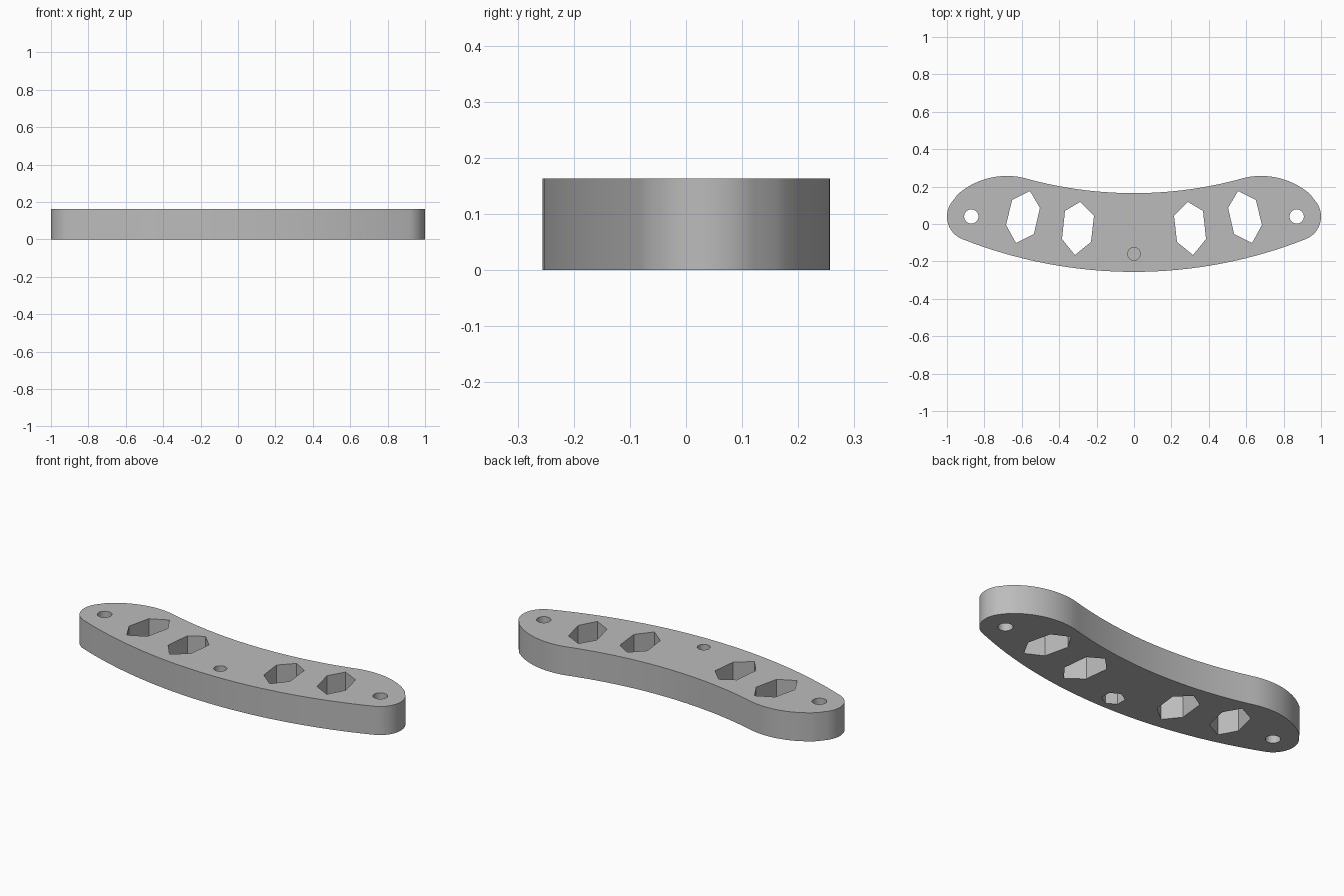
import bpy, bmesh
from math import cos, sin, radians

if "Cube" in bpy.data.objects:
    bpy.data.objects.remove(bpy.data.objects["Cube"], do_unlink=True)

HEIGHT = 0.163

grey = bpy.data.materials.new("plain grey")
grey.use_nodes = True
colour = (0.5, 0.5, 0.5, 1)
grey.diffuse_color = colour
grey.node_tree.nodes["Principled BSDF"].inputs["Base Color"].default_value = colour


def arc(cx, cy, r, start, end, steps):
    """Points along an arc, angles in degrees."""
    angles = [radians(start + (end - start) * i / steps) for i in range(steps + 1)]
    return [(cx + r * cos(a), cy + r * sin(a)) for a in angles]


def ring(cx, cy, r, sides, turn=0):
    return arc(cx, cy, r, turn, turn + 360, sides)[:-1]


def mirrored(points):
    return [(-x, y) for x, y in reversed(points)]


def add_prism(bm, points, z0, z1):
    """Extrude a counter-clockwise outline between two heights."""
    low = [bm.verts.new((x, y, z0)) for x, y in points]
    high = [bm.verts.new((x, y, z1)) for x, y in points]
    bm.faces.new(low[::-1])
    bm.faces.new(high)
    n = len(points)
    for i in range(n):
        j = (i + 1) % n
        bm.faces.new((low[i], low[j], high[j], high[i]))


def make_object(name, bm):
    bmesh.ops.recalc_face_normals(bm, faces=bm.faces)
    mesh = bpy.data.meshes.new(name)
    bm.to_mesh(mesh)
    bm.free()
    obj = bpy.data.objects.new(name, mesh)
    bpy.context.collection.objects.link(obj)
    mesh.materials.append(grey)
    return obj


# Curved bar: belly, rounded end, shoulder and shallow back, then mirrored
half = arc(0, 2.235, 2.491, -90, -68.4, 16)
half += arc(0.87, 0.04, 0.13, -68.4, 45, 20)[1:]
half += arc(0.68, -0.143, 0.4, 45, 102.5, 14)[1:]
half += arc(0, 2.335, 2.17, -74.1, -90, 14)[1:]
bm = bmesh.new()
add_prism(bm, half + mirrored(half)[1:-1], 0, HEIGHT)
bar = make_object("curved_bar", bm)

# Cutters: long six-sided windows and round end holes on both sides
outer_window = [(0.556, 0.176), (0.503, 0.086), (0.535, -0.053),
                (0.631, -0.102), (0.684, -0.005), (0.652, 0.128)]
inner_window = [(0.288, 0.118), (0.214, 0.043), (0.23, -0.096),
                (0.316, -0.166), (0.385, -0.08), (0.369, 0.07)]
bm = bmesh.new()
for shape in (outer_window, inner_window, ring(0.87, 0.04, 0.038, 32)):
    for points in (shape, mirrored(shape)):
        add_prism(bm, points, -0.1, HEIGHT + 0.1)

# Centre fixing: round pocket above, nut pocket below, thin web between
add_prism(bm, ring(0, -0.16, 0.034, 32), 0.106, HEIGHT + 0.1)
add_prism(bm, ring(0, -0.16, 0.06, 6, 30), -0.1, 0.1)
cutter = make_object("hole_cutters", bm)
cutter.hide_render = True

# Cut the holes and shade
bpy.ops.object.select_all(action="DESELECT")
bpy.context.view_layer.objects.active = bar
bar.select_set(True)
mod = bar.modifiers.new("holes", "BOOLEAN")
mod.operation = "DIFFERENCE"
mod.solver = "EXACT"
mod.object = cutter
bpy.ops.object.modifier_apply(modifier=mod.name)
bpy.data.objects.remove(cutter, do_unlink=True)
bpy.ops.object.shade_smooth_by_angle(angle=radians(25))
